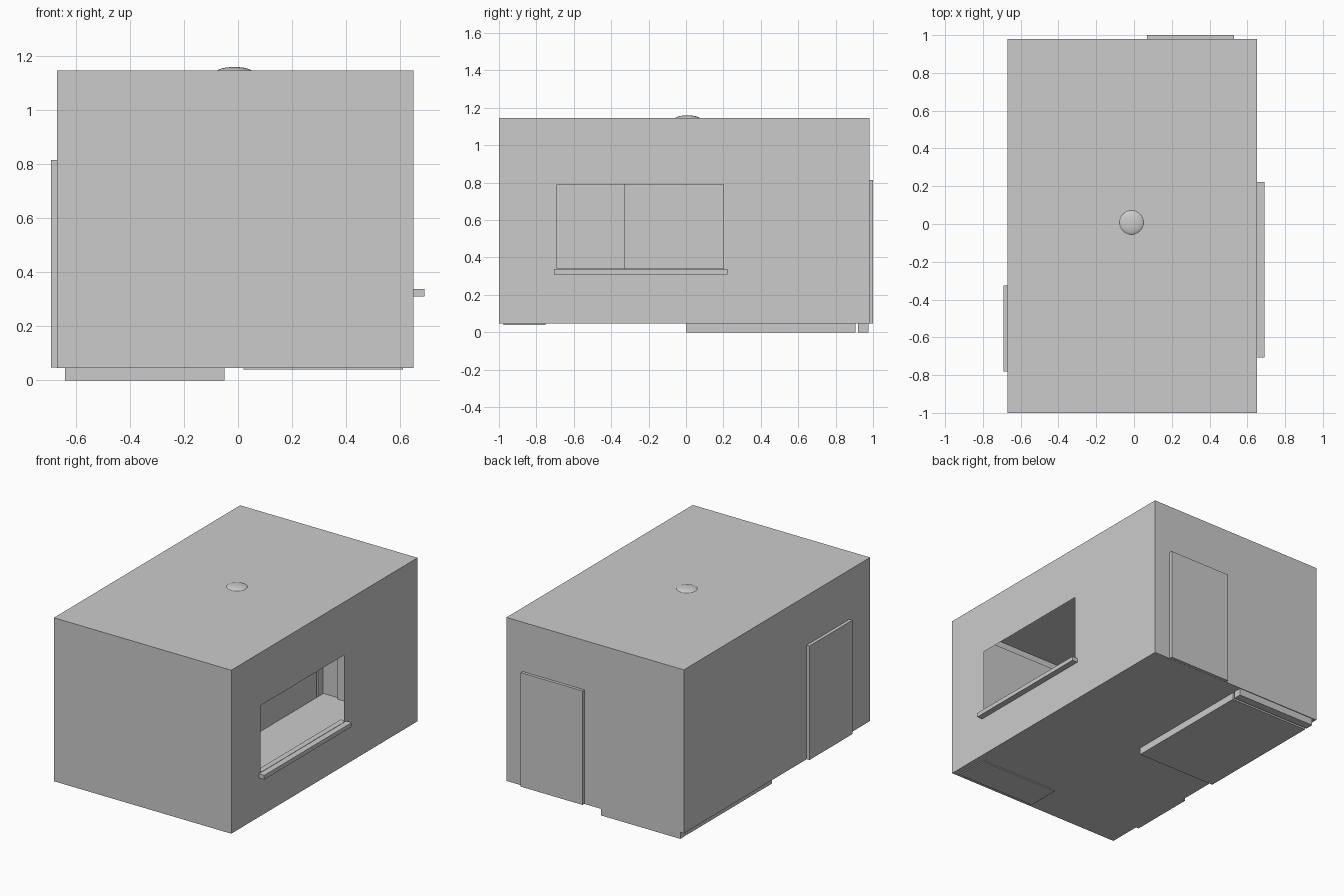
import bpy
import bmesh
from mathutils import Vector

cube = bpy.data.objects.get("Cube")
if cube:
    bpy.data.objects.remove(cube, do_unlink=True)

# One plain grey for everything
grey = bpy.data.materials.new("plain_grey")
grey.use_nodes = True
grey.diffuse_color = (0.6, 0.6, 0.6, 1)
grey.node_tree.nodes["Principled BSDF"].inputs["Base Color"].default_value = (0.6, 0.6, 0.6, 1)


def finish(name, bm):
    mesh = bpy.data.meshes.new(name)
    bm.to_mesh(mesh)
    bm.free()
    mesh.materials.append(grey)
    obj = bpy.data.objects.new(name, mesh)
    bpy.context.collection.objects.link(obj)
    return obj


def box(name, x, y, z):
    """Box from its (low, high) range on each axis."""
    bm = bmesh.new()
    bmesh.ops.create_cube(bm, size=1)
    for v in bm.verts:
        v.co = Vector(r[0] if c < 0 else r[1] for c, r in zip(v.co, (x, y, z)))
    return finish(name, bm)


# Room extents and window opening
X, Y, Z = (-0.67, 0.65), (-1.0, 0.98), (0.047, 1.147)
WIN_Y, WIN_Z = (-0.69, 0.2), (0.34, 0.79)

# Thin-skinned room shell, sliced around the window and opened there
bm = bmesh.new()
bmesh.ops.create_cube(bm, size=1)
for v in bm.verts:
    v.co = Vector(r[0] if c < 0 else r[1] for c, r in zip(v.co, (X, Y, Z)))
wall = [f for f in bm.faces if f.normal.x > 0.9]
bmesh.ops.delete(bm, geom=wall, context='FACES_ONLY')
outer = [bm.verts.new((X[1], y, z)) for y, z in
         ((Y[0], Z[0]), (Y[1], Z[0]), (Y[1], Z[1]), (Y[0], Z[1]))]
inner = [bm.verts.new((X[1], y, z)) for y, z in
         ((WIN_Y[0], WIN_Z[0]), (WIN_Y[1], WIN_Z[0]),
          (WIN_Y[1], WIN_Z[1]), (WIN_Y[0], WIN_Z[1]))]
for i in range(4):
    j = (i + 1) % 4
    bm.faces.new((outer[i], outer[j], inner[j], inner[i]))
bmesh.ops.remove_doubles(bm, verts=bm.verts[:], dist=0.0001)
bmesh.ops.recalc_face_normals(bm, faces=bm.faces[:])
finish("room_shell", bm)

# Window sill and doors, each straddling its wall
box("window_sill", (0.61, 0.69), (-0.707, 0.223), (0.31, 0.338))
box("side_door", (-0.692, -0.65), (-0.78, -0.325), (0.048, 0.815))
box("back_door", (0.07, 0.53), (0.96, 1.0), (0.048, 0.815))

# Bed with headboard and pillow
box("bed_base", (-0.64, -0.05), (0.0, 0.905), (0.0, 0.25))
box("headboard", (-0.64, -0.05), (0.92, 0.975), (0.0, 0.42))
box("pillow", (-0.52, -0.17), (0.66, 0.86), (0.25, 0.3))

# Wardrobe against the front wall
box("wardrobe", (0.02, 0.61), (-0.975, -0.75), (0.04, 0.92))

# Ceiling lamp, a flattened ball showing through the roof
bm = bmesh.new()
bmesh.ops.create_uvsphere(bm, u_segments=32, v_segments=16, radius=1)
for v in bm.verts:
    v.co = Vector((v.co.x * 0.068 - 0.013, v.co.y * 0.068 + 0.008, v.co.z * 0.02 + 1.14))
for f in bm.faces:
    f.smooth = True
finish("ceiling_lamp", bm)
